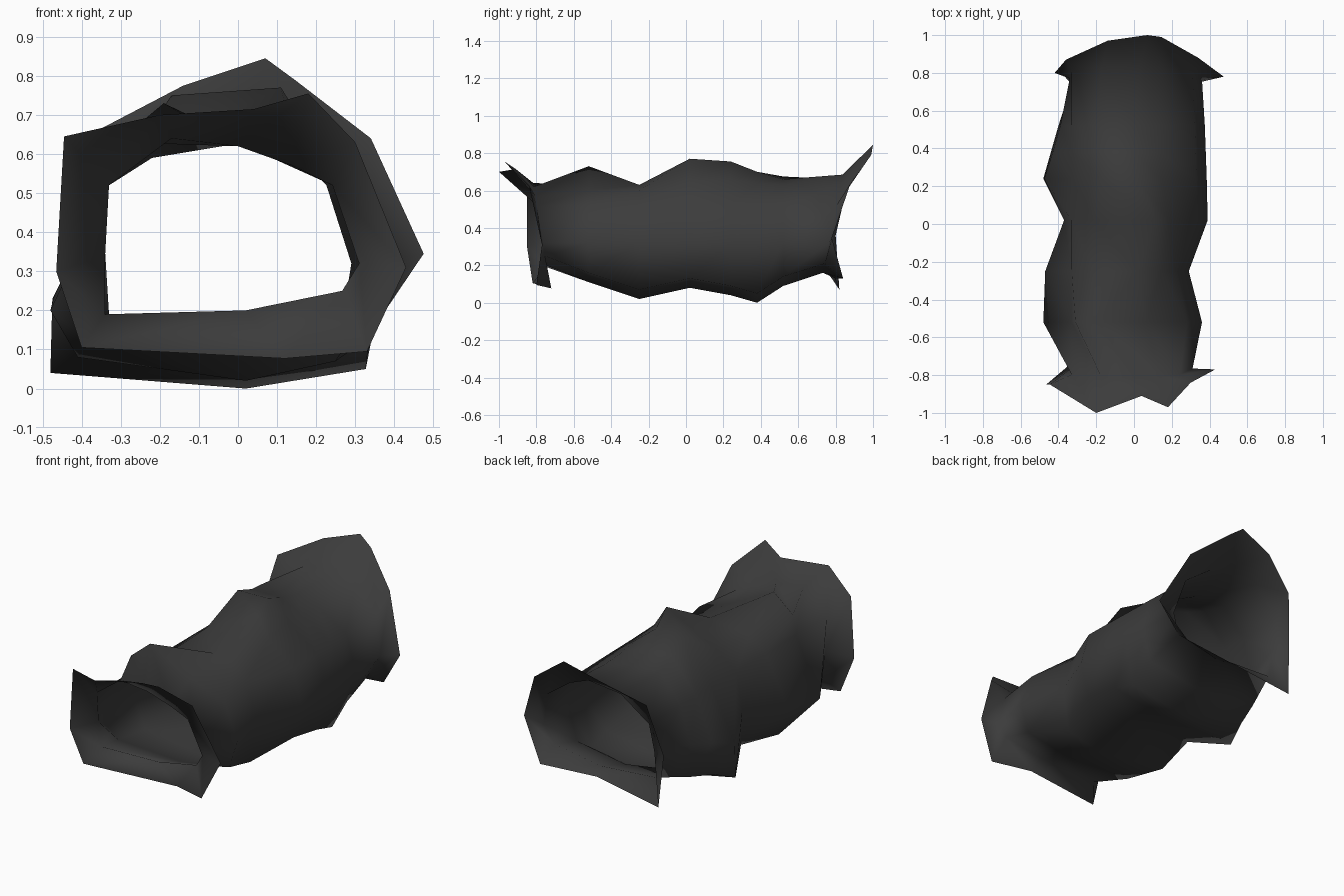
import bpy, bmesh

# one dark fabric colour
mat = bpy.data.materials.new("dark grey fabric")
mat.diffuse_color = (0.045, 0.045, 0.045, 1)

# body stations: y, left foot (x, z), left side (x, z), left shoulder (x, z),
# ridge (x, z), right shoulder drop, right, bottom
stations = [
    (-0.77, (-0.34, 0.19), (-0.34, 0.34), (-0.17, 0.64), (0.00, 0.62), 0.05, 0.31, 0.20),
    (-0.52, (-0.39, 0.13), (-0.48, 0.20), (-0.31, 0.63), (-0.19, 0.73), 0.13, 0.36, 0.11),
    (-0.25, (-0.41, 0.08), (-0.47, 0.24), (-0.22, 0.59), (0.02, 0.63), 0.03, 0.29, 0.02),
    (0.02, (-0.36, 0.11), (-0.37, 0.31), (-0.21, 0.61), (0.11, 0.77), 0.12, 0.39, 0.08),
    (0.24, (-0.48, 0.04), (-0.475, 0.23), (-0.17, 0.75), (0.02, 0.755), 0.10, 0.385, 0.04),
    (0.38, (-0.44, 0.10), (-0.43, 0.28), (-0.18, 0.70), (0.00, 0.70), 0.06, 0.38, 0.00),
    (0.52, (-0.40, 0.13), (-0.39, 0.31), (-0.20, 0.675), (0.00, 0.66), 0.03, 0.375, 0.09),
    (0.77, (-0.33, 0.19), (-0.34, 0.35), (-0.17, 0.66), (0.03, 0.685), 0.05, 0.36, 0.16),
]

# flared mouths, counter-clockwise from the bottom left
front_rim = [
    (-0.40, -0.82, 0.105), (0.12, -0.72, 0.077), (0.33, -0.80, 0.095),
    (0.43, -0.77, 0.31), (0.30, -0.84, 0.63), (0.18, -0.97, 0.755),
    (0.04, -0.91, 0.715), (-0.20, -1.0, 0.70), (-0.445, -0.85, 0.645),
    (-0.465, -0.85, 0.30),
]
back_rim = [
    (-0.40, 0.82, 0.07), (0.0, 0.80, 0.13), (0.33, 0.84, 0.13),
    (0.475, 0.78, 0.345), (0.34, 0.88, 0.64), (0.145, 0.99, 0.79),
    (0.07, 1.0, 0.845), (-0.14, 0.97, 0.775), (-0.36, 0.87, 0.66),
    (-0.42, 0.80, 0.36),
]


def body_ring(y, foot, side, shoulder, ridge, drop, right, bottom):
    upper = 0.78 if y < 0 else 0.86
    section = [
        foot, (0.02, bottom), (right * 0.86, bottom + 0.05),
        (right, 0.32), (right * upper, 0.52),
        (ridge[0] * 0.4 + 0.14, ridge[1] - drop), ridge,
        shoulder, (-0.33, 0.52), side,
    ]
    # the two throats lean outwards at the top
    lean = (0.2 if y > 0 else -0.16) if abs(y) > 0.7 else 0
    return [(x, y + lean * (z - 0.35), z) for x, z in section]


def loft(name, rings):
    bm = bmesh.new()
    loops = [[bm.verts.new(p) for p in ring] for ring in rings]
    for a, b in zip(loops, loops[1:]):
        for i in range(len(a)):
            j = (i + 1) % len(a)
            bm.faces.new((a[i], a[j], b[j], b[i])).smooth = True
    bmesh.ops.recalc_face_normals(bm, faces=bm.faces)
    # make the outside of the tube the front of each face
    test = max(bm.faces, key=lambda f: f.calc_center_median().z * abs(f.normal.z))
    if test.normal.z < 0:
        bmesh.ops.reverse_faces(bm, faces=bm.faces)
    mesh = bpy.data.meshes.new(name)
    bm.to_mesh(mesh)
    bm.free()
    mesh.materials.append(mat)
    obj = bpy.data.objects.new(name, mesh)
    bpy.context.collection.objects.link(obj)
    return obj


# open crumpled tube with a flared mouth at each end
loft("fabric_tunnel", [front_rim] + [body_ring(*s) for s in stations] + [back_rim])
